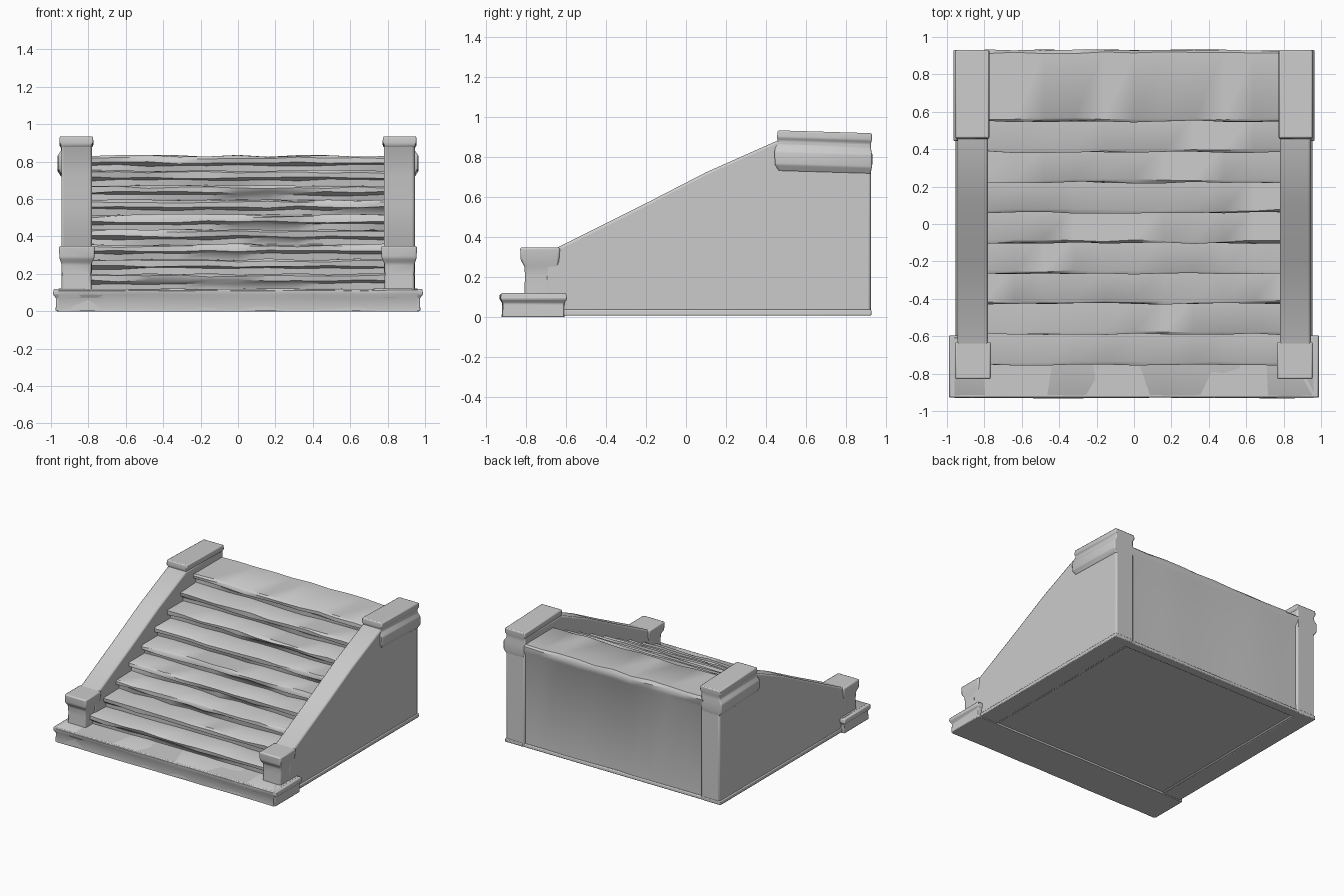
import bpy, bmesh, random

if "Cube" in bpy.data.objects:
    bpy.data.objects.remove(bpy.data.objects["Cube"])

random.seed(4)


def finish(name, bm, bevel=0.0, mirror=False):
    bmesh.ops.recalc_face_normals(bm, faces=bm.faces)
    mesh = bpy.data.meshes.new(name)
    bm.to_mesh(mesh)
    bm.free()
    ob = bpy.data.objects.new(name, mesh)
    bpy.context.collection.objects.link(ob)
    if bevel:
        m = ob.modifiers.new("worn_edges", 'BEVEL')
        m.width, m.segments = bevel, 2
    if mirror:
        ob.modifiers.new("mirror", 'MIRROR')
    bpy.context.view_layer.objects.active = ob
    ob.select_set(True)
    bpy.ops.object.shade_smooth_by_angle(angle=0.7)
    ob.select_set(False)
    return ob


def skin(name, rings, **kw):
    """Join equal-length rings of points into one closed solid."""
    bm = bmesh.new()
    vs = [[bm.verts.new(p) for p in ring] for ring in rings]
    n = len(vs[0])
    for a, b in zip(vs, vs[1:]):
        for i in range(n):
            j = (i + 1) % n
            bm.faces.new((a[i], a[j], b[j], b[i]))
    bm.faces.new(vs[0])
    bm.faces.new(vs[-1])
    return finish(name, bm, **kw)


def sweep_x(name, profile, xs, wobble=0.0, **kw):
    """Sweep a (y, z) profile along x, with worn stone wobble."""
    def w():
        return random.uniform(-wobble, wobble)
    rings = [[(x, y + w(), z + (w() if z > 0.03 else 0)) for y, z in profile] for x in xs]
    return skin(name, rings, **kw)


def stack(name, levels, slope=0.0, **kw):
    """Stack rectangles (z, x0, x1, y0, y1) into a moulded block."""
    rings = []
    for z, x0, x1, y0, y1 in levels:
        rings.append([(x, y, z - slope * (y - y0))
                      for x, y in ((x0, y0), (x1, y0), (x1, y1), (x0, y1))])
    return skin(name, rings, **kw)


# Flight of nine steps with overhanging nosings, landing and back panel
STEPS, FIRST_Y, LAST_Y, LOW, HIGH = 9, -0.75, 0.55, 0.12, 0.83
rise = (HIGH - LOW) / STEPS
profile = [(-0.70, 0.015)]
for i in range(STEPS):
    y = FIRST_Y + (LAST_Y - FIRST_Y) * i / (STEPS - 1)
    z0, z = LOW + rise * i, LOW + rise * (i + 1)
    profile += [(y + 0.035, z0 - 0.002), (y + 0.03, z - 0.05), (y, z - 0.036),
                (y - 0.002, z - 0.01), (y + 0.012, z)]
profile += [(0.915, HIGH), (0.928, HIGH - 0.015), (0.928, 0.77), (0.912, 0.74), (0.912, 0.015)]
sweep_x("stair_flight", profile, [-0.8 + 0.16 * i for i in range(11)], wobble=0.006)

# Bottom step slab with a moulded lip
lip = [(-0.595, 0.10), (-0.61, 0.12), (-0.915, 0.12), (-0.93, 0.11), (-0.93, 0.09),
       (-0.917, 0.07), (-0.92, 0.0), (-0.61, 0.0), (-0.61, 0.07)]
sweep_x("bottom_slab_core", lip, [-0.96 + 0.16 * i for i in range(13)], wobble=0.003)
stack("bottom_slab", [(0.0, -0.975, 0.975, -0.92, -0.61), (0.07, -0.973, 0.973, -0.915, -0.61),
                      (0.09, -0.99, 0.99, -0.928, -0.595), (0.12, -0.985, 0.985, -0.926, -0.6)],
      bevel=0.006)

# Sloping side walls, also forming the back corner pillars
wall = [(-0.70, 0.01), (-0.70, 0.345), (-0.64, 0.35), (-0.2, 0.57), (0.1, 0.725),
        (0.46, 0.885), (0.925, 0.885), (0.925, 0.01)]
sweep_x("side_walls", wall, [0.78, 0.945], bevel=0.012, mirror=True)

# Low plinth along the foot of each side wall and across the back
stack("side_plinths", [(0.008, 0.80, 0.955, -0.62, 0.928), (0.038, 0.80, 0.952, -0.62, 0.928)],
      bevel=0.006, mirror=True)
stack("back_plinth", [(0.008, -0.82, 0.82, 0.85, 0.925), (0.035, -0.82, 0.82, 0.85, 0.922)],
      bevel=0.006)

# Short front posts with waisted necks and flared caps
stack("front_posts", [(0.10, 0.78, 0.945, -0.81, -0.64), (0.20, 0.785, 0.942, -0.806, -0.645),
                      (0.255, 0.782, 0.945, -0.808, -0.64), (0.285, 0.768, 0.955, -0.828, -0.635),
                      (0.35, 0.765, 0.957, -0.83, -0.63)],
      bevel=0.01, mirror=True)

# Upper blocks: cornice band, neck and slightly sloping cap
stack("upper_caps", [(0.73, 0.79, 0.944, 0.465, 0.924), (0.765, 0.785, 0.966, 0.445, 0.93),
                     (0.83, 0.785, 0.966, 0.443, 0.93), (0.86, 0.785, 0.945, 0.45, 0.926),
                     (0.885, 0.785, 0.945, 0.46, 0.926), (0.9, 0.773, 0.955, 0.455, 0.93),
                     (0.935, 0.775, 0.953, 0.46, 0.93)],
      slope=0.03, bevel=0.007, mirror=True)
